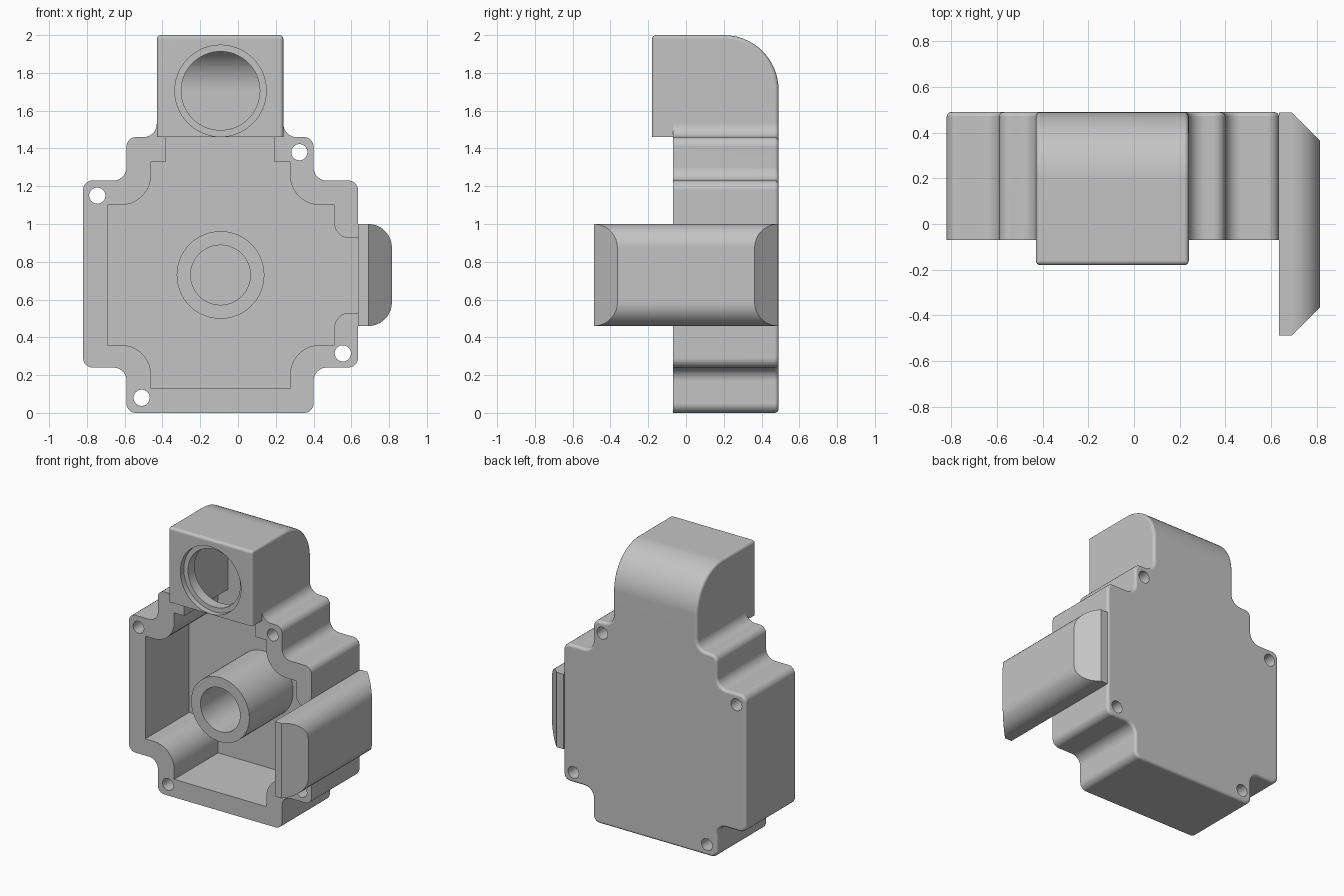
import bpy, bmesh, math
from mathutils import Vector

if "Cube" in bpy.data.objects:
    bpy.data.objects.remove(bpy.data.objects["Cube"])

grey = bpy.data.materials.new("housing_grey")
grey.diffuse_color = (0.55, 0.55, 0.55, 1)
grey.use_nodes = True
grey.node_tree.nodes["Principled BSDF"].inputs["Base Color"].default_value = grey.diffuse_color


def rounded(pts, n=9):
    """Closed outline from (u, v, radius) corners."""
    out = []
    for i, (u, v, r) in enumerate(pts):
        p = Vector((u, v))
        if r == 0:
            out.append(p)
            continue
        a = (Vector(pts[i - 1][:2]) - p).normalized()
        b = (Vector(pts[(i + 1) % len(pts)][:2]) - p).normalized()
        c = p + (a + b) * r          # all corners are square
        for k in range(n + 1):
            t = k / n * math.pi / 2
            out.append(c - b * r * math.cos(t) - a * r * math.sin(t))
    return out


def circle(u, v, r, n=48):
    return [Vector((u + r * math.cos(2 * math.pi * k / n),
                    v + r * math.sin(2 * math.pi * k / n))) for k in range(n)]


def prism(name, outline, lo, hi, axis="y", bevel_rule=None):
    """Extrude an outline along an axis, optionally rounding chosen edges."""
    place = {"x": lambda p, t: (t, p[0], p[1]),
             "y": lambda p, t: (p[0], t, p[1]),
             "z": lambda p, t: (p[0], p[1], t)}[axis]
    bm = bmesh.new()
    a = [bm.verts.new(place(p, lo)) for p in outline]
    b = [bm.verts.new(place(p, hi)) for p in outline]
    bm.faces.new(a)
    bm.faces.new(b)
    for i in range(len(a)):
        j = (i + 1) % len(a)
        bm.faces.new((a[i], a[j], b[j], b[i]))
    bmesh.ops.recalc_face_normals(bm, faces=bm.faces)
    if bevel_rule:
        edges = [e for e in bm.edges if bevel_rule(e)]
        bmesh.ops.bevel(bm, geom=edges, offset=0.02, segments=4,
                        profile=0.5, affect='EDGES', clamp_overlap=True)
    me = bpy.data.meshes.new(name)
    bm.to_mesh(me)
    bm.free()
    me.materials.append(grey)
    ob = bpy.data.objects.new(name, me)
    bpy.context.collection.objects.link(ob)
    return ob


def combine(target, tool, op):
    m = target.modifiers.new("combine", 'BOOLEAN')
    m.operation, m.solver, m.object = op, 'EXACT', tool
    bpy.context.view_layer.objects.active = target
    bpy.ops.object.modifier_apply(modifier=m.name)
    bpy.data.objects.remove(tool)


FRONT, BACK, FLOOR = -0.07, 0.49, 0.43
CX = -0.0925


def at(e, axis, value):
    return all(abs(v.co[axis] - value) < 1e-4 for v in e.verts)


# stepped main body, rounded along its back rim
body_outline = rounded([
    (-.59, 0, .05), (.40, 0, .05), (.40, .24, .07), (.635, .24, .05),
    (.635, 1.23, .05), (.40, 1.23, .07), (.40, 1.46, .05), (.24, 1.46, .07),
    (.24, 1.54, 0), (-.43, 1.54, 0), (-.43, 1.46, .07), (-.59, 1.46, .05),
    (-.59, 1.23, .07), (-.82, 1.23, .05), (-.82, .24, .05), (-.59, .24, .07)])
housing = prism("housing", body_outline, FRONT, BACK,
                bevel_rule=lambda e: at(e, 1, BACK) and not at(e, 2, 1.54))

# open cavity with scalloped corners, top slot and side channel
cavity = rounded([
    (-.69, .36, 0), (-.46, .36, .16), (-.46, .13, 0), (.275, .13, 0),
    (.275, .36, .16), (.51, .36, 0), (.51, .53, .08), (.70, .53, 0),
    (.70, .925, 0), (.51, .925, .08), (.51, 1.10, 0), (.275, 1.10, .16),
    (.275, 1.33, 0), (.19, 1.33, 0), (.19, 1.60, 0), (-.38, 1.60, 0),
    (-.38, 1.33, 0), (-.46, 1.33, 0), (-.46, 1.10, .16), (-.69, 1.10, 0)])
combine(housing, prism("cavity", cavity, -.3, FLOOR), 'DIFFERENCE')

# elbow-shaped neck, hollow and open downwards into the cavity
neck = prism("neck", rounded([(-.18, 1.46, 0), (BACK, 1.46, 0),
                              (BACK, 2, .29), (-.18, 2, 0)], 16),
             -.43, .24, "x",
             lambda e: not at(e, 2, 1.46) and e.calc_face_angle(0) > .7)
combine(housing, neck, 'UNION')
combine(housing, prism("neck_hollow", rounded(
    [(-.065, 1.40, 0), (FLOOR, 1.40, 0), (FLOOR, 1.94, .23),
     (-.065, 1.94, 0)], 16), -.38, .19, "x"), 'DIFFERENCE')

# round inlet with a shallow counterbore
combine(housing, prism("inlet", circle(CX, 1.705, .208, 64), -.3, 0),
        'DIFFERENCE')
combine(housing, prism("inlet_step", circle(CX, 1.705, .242, 64), -.3, -.14),
        'DIFFERENCE')


# side cover: rounded section trimmed by a plan with chamfered ends
def cover_shape(name, x0, x1, z0, z1, r, y, c):
    ob = prism(name, rounded([(x0, z0, 0), (x1, z0, r), (x1, z1, r),
                              (x0, z1, 0)]), -1, 1)
    plan = [(x0 - .1, -y), (x1 - c, -y), (x1 + .1, -y + c + .1),
            (x1 + .1, y - c - .1), (x1 - c, y), (x0 - .1, y)]
    combine(ob, prism("plan", plan, -.5, 2, "z"), 'INTERSECT')
    return ob


combine(housing, cover_shape("side_cover", .635, .815, .46, 1.0, .125,
                             .488, .125), 'UNION')
combine(housing, cover_shape("cover_hollow", .61, .765, .53, .925, .08,
                             FLOOR, .10), 'DIFFERENCE')

# central boss with blind bore
combine(housing, prism("boss", circle(CX, .73, .232, 64), FRONT, .46), 'UNION')
combine(housing, prism("bore", circle(CX, .73, .158, 64), -.3, FLOOR),
        'DIFFERENCE')

# screw holes
for x, z in [(-.745, 1.15), (.325, 1.38), (.555, .315), (-.51, .08)]:
    combine(housing, prism("screw_hole", circle(x, z, .043, 32), -.3, .8),
            'DIFFERENCE')

# smooth curved faces, crisp edges
bpy.ops.object.select_all(action='DESELECT')
housing.select_set(True)
bpy.context.view_layer.objects.active = housing
bpy.ops.object.shade_smooth_by_angle(angle=math.radians(32))
w = housing.modifiers.new("weighted_normals", 'WEIGHTED_NORMAL')
w.keep_sharp = True
